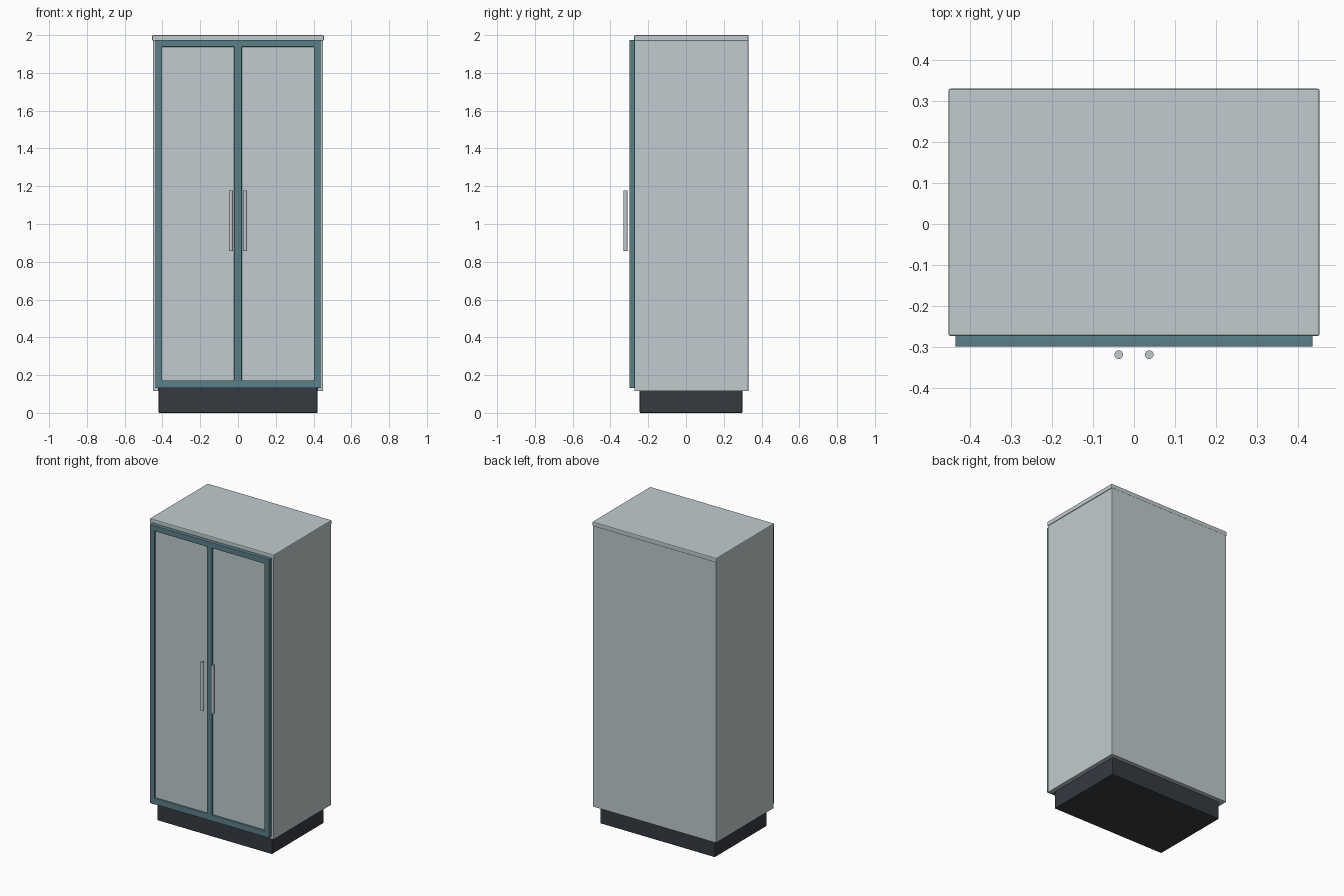
import bpy, bmesh, math

if "Cube" in bpy.data.objects:
    bpy.data.objects.remove(bpy.data.objects["Cube"])


def material(name, rgb):
    m = bpy.data.materials.new(name)
    m.diffuse_color = (*rgb, 1)
    m.use_nodes = True
    m.node_tree.nodes["Principled BSDF"].inputs["Base Color"].default_value = m.diffuse_color
    return m


GREY = material("pale_grey", (0.53, 0.60, 0.615))
TEAL = material("teal_frame", (0.105, 0.215, 0.25))
DARK = material("dark_plinth", (0.036, 0.043, 0.053))


def finish(name, bm, mat, bevel):
    bmesh.ops.recalc_face_normals(bm, faces=bm.faces)
    me = bpy.data.meshes.new(name)
    bm.to_mesh(me)
    bm.free()
    me.materials.append(mat)
    ob = bpy.data.objects.new(name, me)
    bpy.context.collection.objects.link(ob)
    if bevel:
        mod = ob.modifiers.new("soft_edges", "BEVEL")
        mod.width, mod.segments = bevel, 2
        mod.limit_method = "ANGLE"
    return ob


def box(name, x, y, z, mat, bevel=0.0):
    """Box from (min, max) ranges."""
    bm = bmesh.new()
    bmesh.ops.create_cube(bm, size=1)
    for v in bm.verts:
        for i, (lo, hi) in enumerate((x, y, z)):
            v.co[i] = lo if v.co[i] < 0 else hi
    return finish(name, bm, mat, bevel)


# Plinth set inside the carcass shell
box("plinth", (-0.42, 0.42), (-0.245, 0.298), (0, 0.135), DARK, 0.004)

# Carcass: sides, back, floor and top board
for s, side in ((-1, "left"), (1, "right")):
    box(side + "_side", tuple(sorted((s * 0.42, s * 0.45))), (-0.272, 0.33), (0.115, 1.972), GREY, 0.002)
box("back_panel", (-0.449, 0.449), (0.30, 0.33), (0.115, 1.972), GREY, 0.002)
box("floor_board", (-0.42, 0.42), (-0.271, 0.30), (0.135, 0.16), GREY)
box("top_board", (-0.454, 0.454), (-0.274, 0.331), (1.97, 2.0), GREY, 0.005)

# Door frame: one plate with two openings
xs = (-0.437, -0.402, -0.02, 0.02, 0.402, 0.437)
zs = (0.132, 0.172, 1.938, 1.975)
bm = bmesh.new()
grid = [[bm.verts.new((x, -0.30, z)) for z in zs] for x in xs]
for i in range(5):
    for j in range(3):
        if not (j == 1 and i in (1, 3)):
            bm.faces.new((grid[i][j], grid[i + 1][j], grid[i + 1][j + 1], grid[i][j + 1]))
ext = bmesh.ops.extrude_face_region(bm, geom=bm.faces[:], use_keep_orig=True)
for g in ext["geom"]:
    if isinstance(g, bmesh.types.BMVert):
        g.co.y = -0.272
finish("door_frame", bm, TEAL, 0.003)

# Recessed door panels and round bar handles
for s, side in ((-1, "left"), (1, "right")):
    box(side + "_door_panel", tuple(sorted((s * 0.015, s * 0.41))), (-0.288, -0.275), (0.165, 1.945), GREY)
    bpy.ops.mesh.primitive_cylinder_add(vertices=24, radius=0.0105, depth=0.32,
                                        location=(s * 0.0375, -0.3195, 1.018))
    handle = bpy.context.object
    handle.name = side + "_handle"
    handle.data.materials.append(GREY)
    bpy.ops.object.shade_smooth_by_angle(angle=math.radians(35))
